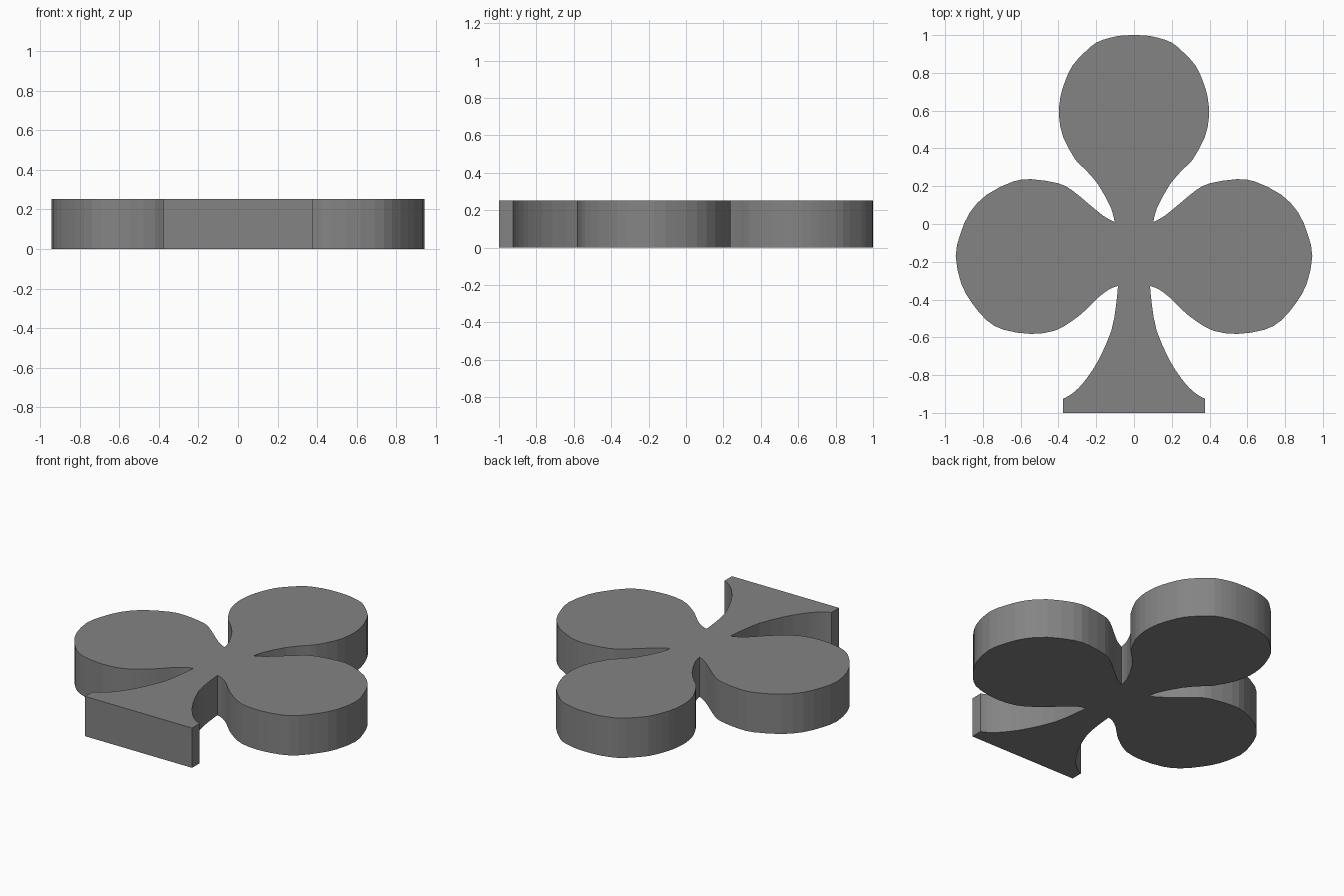
import bpy, bmesh
from mathutils import Vector

if "Cube" in bpy.data.objects:
    bpy.data.objects.remove(bpy.data.objects["Cube"])

HEIGHT = 0.253

# Right half of the outline, from the top of the upper lobe down to the foot
upper_lobe = [(0.0, 1.0), (0.07, 0.997), (0.13, 0.985), (0.20, 0.96), (0.26, 0.91),
              (0.325, 0.84), (0.365, 0.755), (0.39, 0.67), (0.397, 0.57), (0.375, 0.46),
              (0.31, 0.34), (0.265, 0.295), (0.19, 0.21), (0.12, 0.08), (0.103, 0.01)]
side_lobe = [(0.103, 0.01), (0.165, 0.045), (0.25, 0.115), (0.33, 0.18), (0.40, 0.215),
             (0.54, 0.237), (0.64, 0.225), (0.78, 0.155), (0.87, 0.06), (0.92, -0.055),
             (0.944, -0.17), (0.915, -0.315), (0.86, -0.415), (0.78, -0.51), (0.69, -0.56),
             (0.545, -0.582), (0.42, -0.565), (0.33, -0.515), (0.255, -0.455), (0.19, -0.39),
             (0.13, -0.345), (0.085, -0.328)]
stem = [(0.085, -0.328), (0.095, -0.43), (0.12, -0.565), (0.185, -0.715), (0.245, -0.81),
        (0.295, -0.87), (0.345, -0.91), (0.377, -0.925)]
foot = [(0.377, -1.0)]


def refine(points):
    """Add a curved midpoint to every segment; drops the last point (next curve starts there)."""
    p = [Vector(q) for q in points]
    p = [p[0]] + p + [p[-1]]
    result = []
    for i in range(1, len(p) - 2):
        mid = (9 * (p[i] + p[i + 1]) - p[i - 1] - p[i + 2]) / 16
        result += [tuple(p[i]), tuple(mid)]
    return result


# Mirror the half outline into a closed loop
half = refine(upper_lobe) + refine(side_lobe) + refine(stem) + [stem[-1]] + foot
outline = half + [(-x, y) for x, y in reversed(half[1:])]

# Fill the outline and extrude it into a flat slab
bm = bmesh.new()
base = bm.faces.new([bm.verts.new((x, y, 0)) for x, y in outline])
slab = bmesh.ops.extrude_face_region(bm, geom=[base], use_keep_orig=True)
top = [g for g in slab["geom"] if isinstance(g, bmesh.types.BMVert)]
bmesh.ops.translate(bm, verts=top, vec=(0, 0, HEIGHT))
bmesh.ops.recalc_face_normals(bm, faces=bm.faces[:])

# Triangulate the concave caps so they fill cleanly
caps = [f for f in bm.faces if len(f.verts) > 4]
bmesh.ops.triangulate(bm, faces=caps, ngon_method='EAR_CLIP')

mesh = bpy.data.meshes.new("club_suit")
bm.to_mesh(mesh)
bm.free()
club = bpy.data.objects.new("club_suit", mesh)
bpy.context.collection.objects.link(club)

# Dark grey material
grey = bpy.data.materials.new("dark_grey")
grey.diffuse_color = (0.23, 0.23, 0.23, 1.0)
grey.use_nodes = True
grey.node_tree.nodes["Principled BSDF"].inputs["Base Color"].default_value = grey.diffuse_color
mesh.materials.append(grey)
